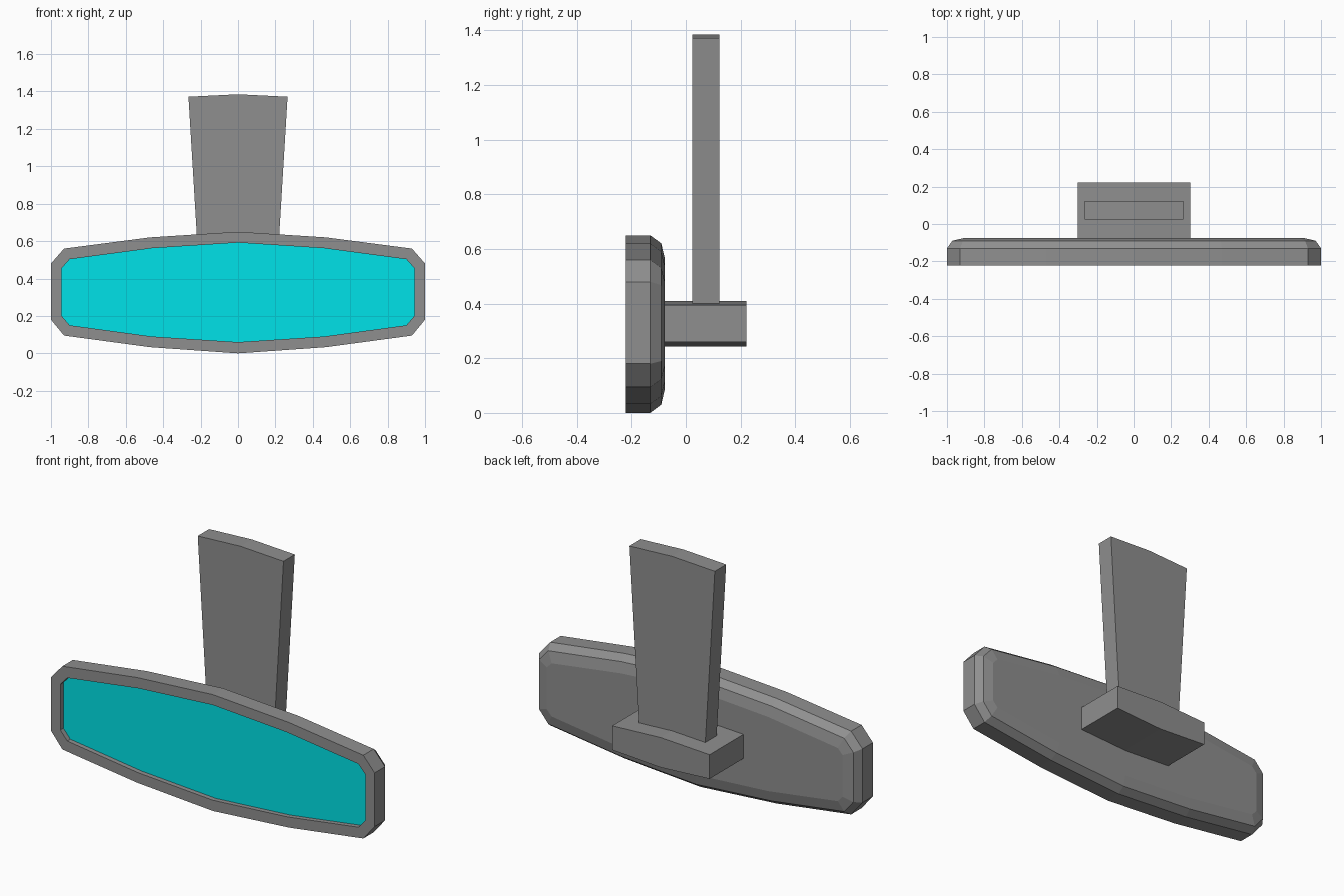
import bpy
import bmesh

if "Cube" in bpy.data.objects:
    bpy.data.objects.remove(bpy.data.objects["Cube"])


def material(name, color):
    mat = bpy.data.materials.new(name)
    mat.diffuse_color = color
    mat.use_nodes = True
    mat.node_tree.nodes["Principled BSDF"].inputs["Base Color"].default_value = mat.diffuse_color
    return mat


GREY = material("dark_grey", (0.275, 0.275, 0.275, 1))
CYAN = material("glass_cyan", (0.0, 0.765, 0.81, 1))


def add_object(name, bm, mat):
    mesh = bpy.data.meshes.new(name)
    bm.to_mesh(mesh)
    bm.free()
    mesh.materials.append(mat)
    obj = bpy.data.objects.new(name, mesh)
    bpy.context.collection.objects.link(obj)
    return obj


def mirrored(half):
    """Close a right-half outline (first and last points on x = 0)."""
    return half + [(-x, z) for x, z in half[-2:0:-1]]


def loft(name, rings, cap_start=True):
    """Bridge outlines given as (y, points) pairs and cap the ends."""
    bm = bmesh.new()
    loops = [[bm.verts.new((x, y, z)) for x, z in pts] for y, pts in rings]
    for a, b in zip(loops, loops[1:]):
        for i in range(len(a)):
            j = (i + 1) % len(a)
            bm.faces.new((a[i], a[j], b[j], b[i]))
    if cap_start:
        bm.faces.new(loops[0])
    bm.faces.new(loops[-1])
    bmesh.ops.recalc_face_normals(bm, faces=bm.faces)
    return add_object(name, bm, GREY)


# Outer edge of the housing and the smaller edge of the glass
OUTER = [(0, 0.65), (0.47, 0.62), (0.93, 0.56), (1, 0.48),
         (1, 0.18), (0.93, 0.095), (0.47, 0.033), (0, 0)]
INNER = [(0, 0.592), (0.46, 0.562), (0.90, 0.503), (0.943, 0.455),
         (0.943, 0.20), (0.90, 0.15), (0.46, 0.09), (0, 0.06)]


def outline(t):
    """Outline inset from the outer edge (0) through the glass edge (1)."""
    return mirrored([(a + t * (c - a), b + t * (d - b))
                     for (a, b), (c, d) in zip(OUTER, INNER)])


# Housing: recess wall, front rim, sides and bevelled back
loft("mirror_housing", [
    (-0.195, outline(1)), (-0.222, outline(1)), (-0.222, outline(0)),
    (-0.13, outline(0)), (-0.09, outline(0.5)), (-0.076, outline(1.5)),
], cap_start=False)

# Recessed glass, facing the front
bm = bmesh.new()
glass_face = bm.faces.new([bm.verts.new((x, -0.195, z)) for x, z in outline(1)])
glass_face.normal_update()
if glass_face.normal.y > 0:
    glass_face.normal_flip()
add_object("mirror_glass", bm, CYAN)

# Bracket block behind the housing
block = mirrored([(0, 0.41), (0.302, 0.395), (0.302, 0.26), (0, 0.243)])
loft("mount_block", [(-0.085, block), (0.222, block)])

# Tapered stem rising from the block
stem = mirrored([(0, 1.385), (0.265, 1.372), (0.206, 0.395), (0, 0.40)])
loft("mount_stem", [(0.023, stem), (0.123, stem)])
